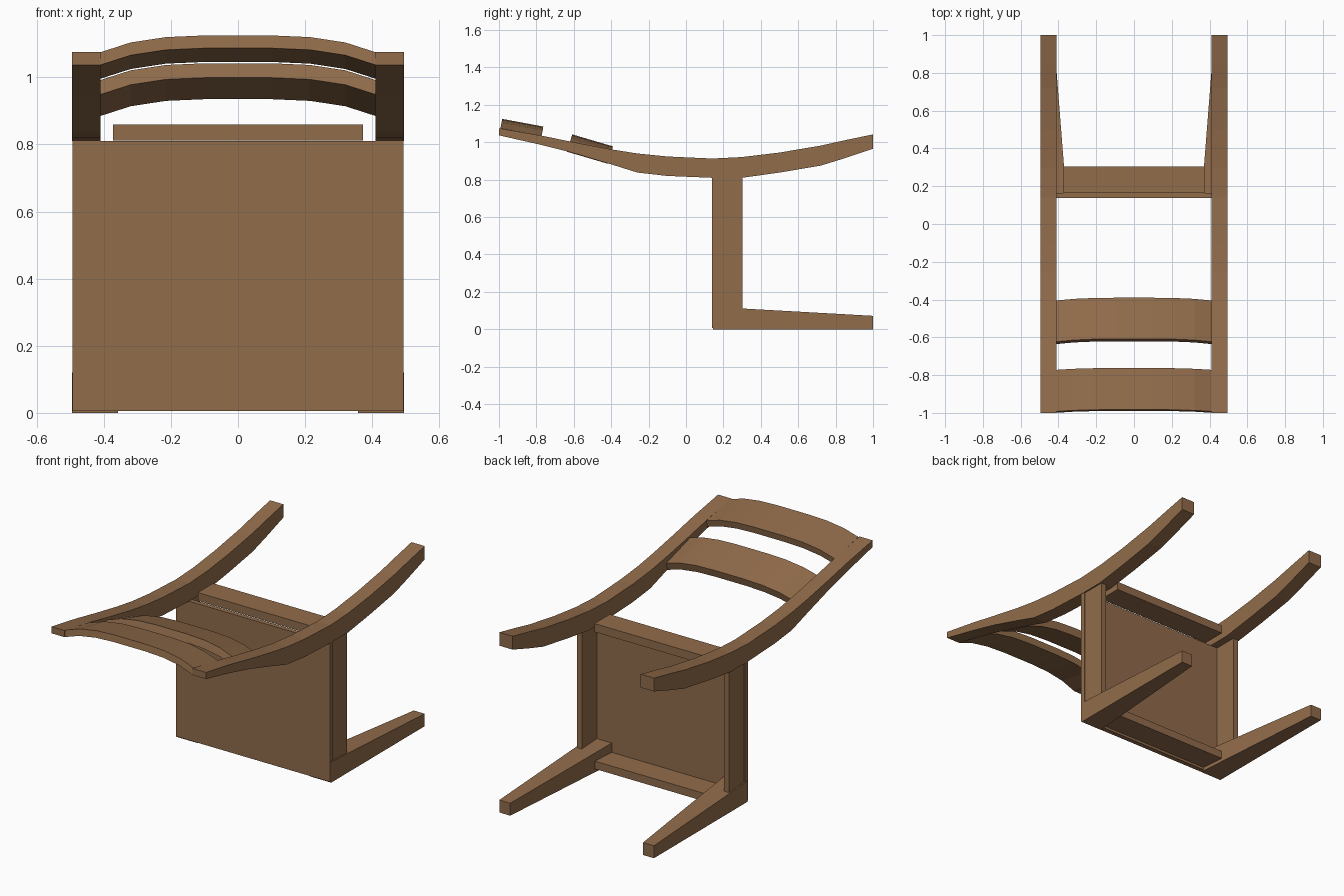
import bpy

if "Cube" in bpy.data.objects:
    bpy.data.objects.remove(bpy.data.objects["Cube"])

wood = bpy.data.materials.new("wood")
wood.diffuse_color = (0.285, 0.15, 0.07, 1)
wood.use_nodes = True
wood.node_tree.nodes["Principled BSDF"].inputs["Base Color"].default_value = wood.diffuse_color


def loft(name, rings):
    """Skin a row of equal-sized vertex rings and cap both ends."""
    n = len(rings[0])
    verts = [v for ring in rings for v in ring]
    faces = [tuple(range(n)), tuple(reversed(range(len(verts) - n, len(verts))))]
    for r in range(len(rings) - 1):
        for i in range(n):
            j = (i + 1) % n
            faces.append((r * n + j, r * n + i, (r + 1) * n + i, (r + 1) * n + j))
    mesh = bpy.data.meshes.new(name)
    mesh.from_pydata(verts, [], faces)
    mesh.materials.append(wood)
    obj = bpy.data.objects.new(name, mesh)
    bpy.context.collection.objects.link(obj)
    # consistent outward normals
    import bmesh
    bm = bmesh.new()
    bm.from_mesh(mesh)
    bmesh.ops.recalc_face_normals(bm, faces=bm.faces)
    bm.to_mesh(mesh)
    bm.free()
    return obj


def rect(y, x0, x1, z0, z1):
    return [(x0, y, z0), (x1, y, z0), (x1, y, z1), (x0, y, z1)]


def box(name, x0, x1, y0, y1, z0, z1):
    return loft(name, [rect(y0, x0, x1, z0, z1), rect(y1, x0, x1, z0, z1)])


def mirror(obj):
    obj.modifiers.new("mirror", "MIRROR")
    return obj


# The chair lies on its side: seat upright, legs pointing to +y, back to -y
box("seat", -0.493, 0.493, 0.138, 0.165, 0.006, 0.81)

# Aprons under the seat
box("front_apron", -0.37, 0.37, 0.165, 0.305, 0.02, 0.065)
box("rear_apron", -0.373, 0.373, 0.165, 0.305, 0.812, 0.86)
mirror(box("side_apron", 0.455, 0.487, 0.165, 0.303, 0.105, 0.815))

# Tapered front legs
mirror(loft("front_leg", [rect(0.145, 0.358, 0.495, 0.0, 0.12),
                          rect(1.0, 0.425, 0.495, 0.0, 0.072)]))

# Curved rear legs running on into the back posts: (y, lower z, upper z)
profile = [(-1.0, 1.037, 1.075), (-0.77, 0.985, 1.035), (-0.6, 0.942, 1.0),
           (-0.4, 0.882, 0.962), (-0.26, 0.838, 0.94), (-0.1, 0.82, 0.924),
           (0.14, 0.81, 0.913), (0.3, 0.81, 0.921), (0.5, 0.838, 0.945),
           (0.72, 0.875, 0.982), (0.85, 0.915, 1.011), (1.0, 0.965, 1.042)]
mirror(loft("rear_leg", [rect(y, 0.41, 0.495, lo, hi) for y, lo, hi in profile]))

# Bowed back slats: lift along the post normal at each x station
bow = [(-0.41, 0), (-0.32, 0.029), (-0.215, 0.045), (-0.1, 0.05),
       (0.1, 0.05), (0.215, 0.045), (0.32, 0.029), (0.41, 0)]


def slat(name, y0, z0, y1, z1, thick):
    slope = (z0 - z1) / (y1 - y0)
    section = [(y0, z0), (y1, z1), (y1 - thick * slope, z1 - thick),
               (y0 - thick * slope, z0 - thick)]
    loft(name, [[(x, y + h * slope, z + h) for y, z in section] for x, h in bow])


slat("top_slat", -0.992, 1.075, -0.772, 1.034, 0.038)
slat("lower_slat", -0.623, 0.992, -0.405, 0.928, 0.043)
